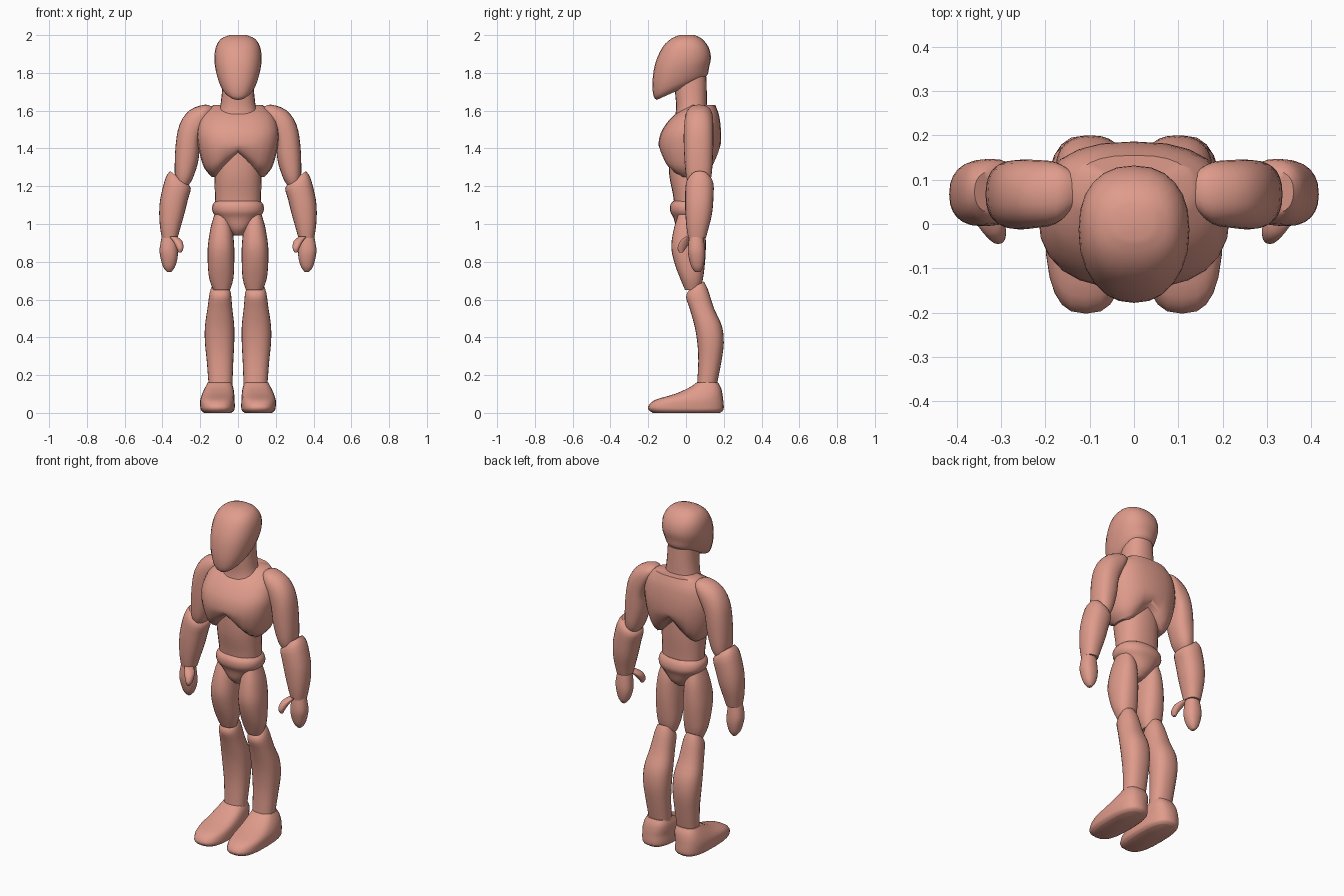
import bpy, bmesh, math

clay = bpy.data.materials.new("clay_pink")
clay.diffuse_color = (0.74, 0.33, 0.26, 1)
SEG, STEPS = 24, 3


def smooth_sections(secs):
    """Insert Catmull-Rom steps between the given cross-sections."""
    out = []
    for i in range(len(secs) - 1):
        a, b, c, d = (secs[max(i - 1, 0)], secs[i], secs[i + 1],
                      secs[min(i + 2, len(secs) - 1)])
        for k in range(STEPS):
            t = k / STEPS
            out.append([0.5 * (2 * q + (r - p) * t + (2 * p - 5 * q + 4 * r - s) * t * t
                               + (3 * q - p - 3 * r + s) * t ** 3)
                        for p, q, r, s in zip(a, b, c, d)])
    return out + [list(secs[-1])]


def loft(name, secs, power=2.3, mirror=False, warp=None):
    """Sections: x0, x1, y0, y1, z, then optional z tilt along x and along y."""
    secs = [list(s) + [0] * (7 - len(s)) for s in secs]
    bm = bmesh.new()
    rings = []
    for x0, x1, y0, y1, z, tx, ty in smooth_sections(secs):
        ring = []
        for k in range(SEG):
            a = 2 * math.pi * k / SEG
            u = math.copysign(abs(math.cos(a)) ** (2 / power), math.cos(a))
            v = math.copysign(abs(math.sin(a)) ** (2 / power), math.sin(a))
            co = ((x0 + x1) / 2 + u * (x1 - x0) / 2,
                  (y0 + y1) / 2 + v * (y1 - y0) / 2, z + tx * u + ty * v)
            ring.append(bm.verts.new(warp(*co) if warp else co))
        rings.append(ring)
    for r, s in zip(rings, rings[1:]):
        for k in range(SEG):
            j = (k + 1) % SEG
            bm.faces.new((r[k], r[j], s[j], s[k]))
    # rounded end caps: fan to a centre point
    for ring in (rings[0], rings[-1]):
        mid = [sum(v.co[i] for v in ring) / SEG for i in range(3)]
        c = bm.verts.new(mid)
        for k in range(SEG):
            bm.faces.new((ring[k], ring[(k + 1) % SEG], c))
    bmesh.ops.recalc_face_normals(bm, faces=bm.faces)
    me = bpy.data.meshes.new(name)
    bm.to_mesh(me)
    bm.free()
    me.materials.append(clay)
    ob = bpy.data.objects.new(name, me)
    bpy.context.collection.objects.link(ob)
    bpy.ops.object.select_all(action='DESELECT')
    bpy.context.view_layer.objects.active = ob
    ob.select_set(True)
    bpy.ops.object.shade_smooth_by_angle(angle=math.radians(50))
    if mirror:
        ob.modifiers.new("mirror", 'MIRROR').use_mirror_merge = False
    return ob


def centred(*secs):
    """Half-width sections for parts on the centre line."""
    return [(-s[0], s[0]) + s[1:] for s in secs]


# Head, with a jaw line that slopes down to the chin
loft("head", centred(
    (.055, -.155, .09, 1.712, 0, .055), (.088, -.172, .115, 1.735, 0, .058),
    (.112, -.178, .122, 1.79, 0, .04), (.125, -.163, .132, 1.865, 0, .015),
    (.118, -.125, .12, 1.935, 0, 0), (.09, -.08, .085, 1.98, 0, 0),
    (.045, -.035, .045, 2.0, 0, 0)))
loft("neck", centred((.115, -.06, .12, 1.56), (.095, -.052, .112, 1.62),
                     (.085, -.058, .11, 1.70), (.08, -.06, .108, 1.78)))


# Chest, with its lower edge arched over the stomach
def arch(x, y, z):
    w = max(0, min(1, (1.42 - z) / .15))
    return x, y, z + .11 * w * max(0, 1 - abs(x) / .12)


loft("chest", centred(
    (.14, -.06, .13, 1.25), (.178, -.112, .155, 1.295), (.2, -.137, .175, 1.36),
    (.213, -.145, .185, 1.43), (.215, -.125, .185, 1.50), (.19, -.065, .175, 1.575),
    (.13, .02, .155, 1.63)), power=2.5, warp=arch)
loft("waist", centred((.12, -.06, .11, 1.07), (.122, -.068, .112, 1.15),
                      (.125, -.09, .12, 1.27), (.12, -.09, .12, 1.42)))
loft("pelvis", centred(
    (.025, -.02, .06, .94), (.06, -.05, .1, .975), (.108, -.065, .12, 1.03),
    (.135, -.083, .135, 1.065), (.135, -.083, .13, 1.1), (.118, -.068, .115, 1.122)))

# Arms
loft("upper_arms", [
    (.15, .135, .03, .12, 1.59, .03), (.18, .175, .0, .14, 1.57, .062),
    (.205, .255, -.01, .145, 1.515, .088), (.205, .308, -.012, .145, 1.455, .075),
    (.213, .33, -.01, .143, 1.37, .05), (.24, .335, .0, .135, 1.255, .015),
    (.265, .325, .02, .115, 1.2, 0)], mirror=True)
loft("forearms", [
    (.275, .36, .025, .12, 1.25, .03), (.25, .385, .0, .145, 1.215, .025),
    (.265, .412, -.005, .145, 1.13), (.285, .417, -.003, .137, 1.05),
    (.305, .412, .003, .12, .98), (.32, .403, .012, .105, .925)], mirror=True)
loft("hands", [
    (.33, .40, .02, .09, .95), (.32, .415, .01, .1, .87), (.32, .41, .015, .1, .82),
    (.335, .395, .03, .09, .77), (.355, .375, .05, .075, .745)], mirror=True)
loft("thumbs", [
    (.325, .365, .0, .05, .935), (.295, .345, -.03, .03, .91),
    (.289, .325, -.045, .0, .872), (.3, .315, -.035, -.018, .848)], mirror=True)

# Legs
loft("thighs", [
    (.05, .125, -.04, .08, 1.05), (.03, .145, -.063, .1, .98),
    (.02, .16, -.078, .105, .88), (.02, .16, -.06, .1, .79),
    (.025, .152, -.03, .09, .71), (.042, .13, -.005, .075, .65)], mirror=True)
loft("calves", [
    (.055, .135, .02, .095, .675, 0, .02), (.038, .15, .0, .115, .635, 0, .02),
    (.03, .162, .02, .15, .55), (.02, .175, .045, .19, .46),
    (.02, .175, .06, .2, .37), (.025, .165, .065, .187, .27),
    (.03, .155, .058, .162, .14)], mirror=True)
loft("feet", [
    (.035, .18, -.175, .18, 0), (.02, .196, -.196, .197, .014),
    (.017, .2, -.2, .2, .035), (.018, .2, -.165, .197, .068),
    (.02, .19, -.06, .193, .1), (.025, .175, .015, .185, .133),
    (.035, .16, .055, .17, .16)], power=2.7, mirror=True)
